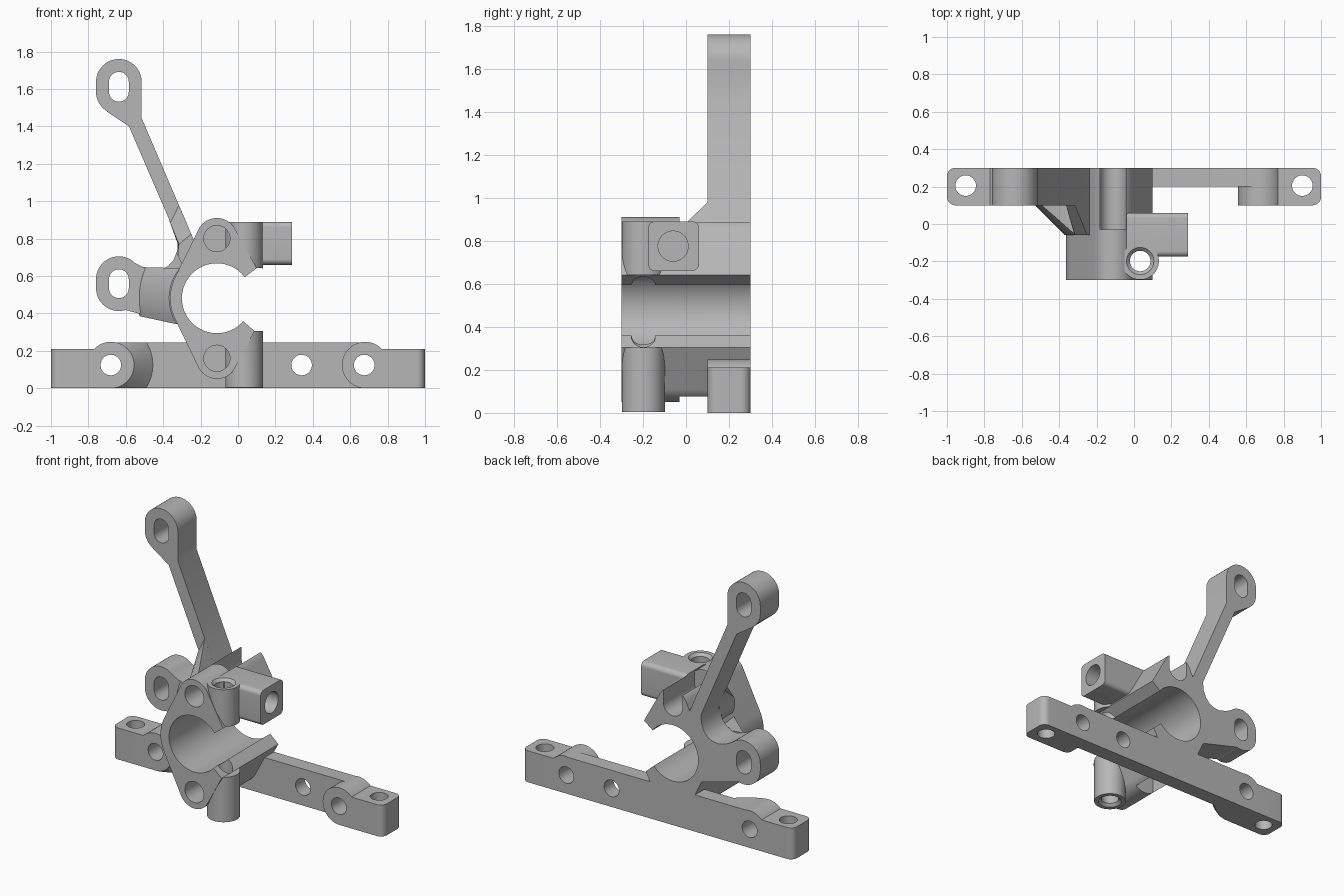
import bpy
import bmesh
from math import sin, cos, radians

cube = bpy.data.objects.get("Cube")
if cube:
    bpy.data.objects.remove(cube, do_unlink=True)

grey = bpy.data.materials.new("plain grey")
grey.use_nodes = True
COLOUR = (0.47, 0.47, 0.47, 1)
grey.diffuse_color = COLOUR
grey.node_tree.nodes["Principled BSDF"].inputs["Base Color"].default_value = COLOUR

AXES = {
    "x": lambda u, v, w: (w, u, v),
    "y": lambda u, v, w: (u, w, v),
    "z": lambda u, v, w: (u, v, w),
}


def arc(u, v, r, start=0, end=360, steps=48):
    """Points on an arc; the end point is left off a full circle."""
    count = steps if end - start == 360 else steps + 1
    angles = [radians(start + (end - start) * i / steps) for i in range(count)]
    return [(u + r * cos(a), v + r * sin(a)) for a in angles]


def hull(points):
    """Convex outline round a set of points."""
    def half(ordered):
        chain = []
        for p in ordered:
            while len(chain) > 1:
                (ax, ay), (bx, by) = chain[-2:]
                if (bx - ax) * (p[1] - ay) - (by - ay) * (p[0] - ax) > 1e-7:
                    break
                chain.pop()
            chain.append(p)
        return chain[:-1]
    pts = sorted(set(points))
    return half(pts) + half(pts[::-1])


def prism(name, axis, start, end, outline, far=None):
    """Extrude an outline along an axis, or loft it to a second outline."""
    place = AXES[axis]
    bm = bmesh.new()
    near_ring = [bm.verts.new(place(u, v, start)) for u, v in outline]
    far_ring = [bm.verts.new(place(u, v, end)) for u, v in far or outline]
    bm.faces.new(near_ring)
    bm.faces.new(far_ring[::-1])
    n = len(near_ring)
    for i in range(n):
        j = (i + 1) % n
        bm.faces.new((near_ring[j], near_ring[i], far_ring[i], far_ring[j]))
    bmesh.ops.recalc_face_normals(bm, faces=bm.faces)
    mesh = bpy.data.meshes.new(name)
    bm.to_mesh(mesh)
    bm.free()
    mesh.materials.append(grey)
    obj = bpy.data.objects.new(name, mesh)
    bpy.context.collection.objects.link(obj)
    return obj


def rod(name, axis, start, end, u, v, r, r_far=None):
    return prism(name, axis, start, end, arc(u, v, r), arc(u, v, r_far or r))


def box(name, x0, x1, y0, y1, z0, z1):
    return prism(name, "z", z0, z1, [(x0, y0), (x1, y0), (x1, y1), (x0, y1)])


def combine(target, operation, *tools):
    for tool in tools:
        mod = target.modifiers.new("combine", "BOOLEAN")
        mod.operation = operation
        mod.solver = "EXACT"
        mod.object = tool
        bpy.context.view_layer.objects.active = target
        bpy.ops.object.modifier_apply(modifier=mod.name)
        bpy.data.objects.remove(tool, do_unlink=True)


def add(target, *tools):
    combine(target, "UNION", *tools)


def cut(target, *tools):
    combine(target, "DIFFERENCE", *tools)


# Mounting bar: thin middle, round bosses and thick rounded ends
BOSS_X, BOSS_Z, BOSS_R = 0.68, 0.124, 0.124
bar = box("mounting_bar", -BOSS_X, BOSS_X, 0.2, 0.3, 0, 0.245)
flare = rod("boss_flare", "y", 0.1, 0.2, -BOSS_X, BOSS_Z, BOSS_R, 0.225)
combine(flare, "INTERSECT", box("flare_limit", -BOSS_X, 0, 0, 0.25, 0, 0.245))
add(bar, flare)
for side in (-1, 1):
    corners = [(side * BOSS_X, 0.1), (side * BOSS_X, 0.3)]
    corners += arc(side * 0.955, 0.145, 0.045) + arc(side * 0.955, 0.255, 0.045)
    add(bar,
        rod("boss", "y", 0.1, 0.3, side * BOSS_X, BOSS_Z, BOSS_R),
        prism("bar_end", "z", 0, 0.21, hull(corners)))
    cut(bar, rod("end_hole", "z", -0.1, 0.4, side * 0.9, 0.205, 0.055))
for x in (-BOSS_X, 0.34, BOSS_X - 0.005):
    cut(bar, rod("bar_hole", "y", 0, 0.4, x, BOSS_Z, 0.055))

# Clamp body: round back, two screw lobes and open jaws
CX, CZ = -0.113, 0.481
LOBE_TOP, LOBE_BOTTOM = 0.8, 0.16
UPPER_JAW, LOWER_JAW = (0.1, 0.642), (0.088, 0.305)
outline = hull(arc(CX, CZ, 0.25, 90, 270) + arc(CX, LOBE_TOP, 0.11)
               + arc(CX, LOBE_BOTTOM, 0.11) + [UPPER_JAW, LOWER_JAW])
body = prism("clamp_body", "y", -0.3, 0.3, outline)
for lobe_z, z0, z1 in ((LOBE_TOP, LOBE_TOP, 1), (LOBE_BOTTOM, -0.1, LOBE_BOTTOM)):
    cut(body,
        rod("screw_pocket", "y", -0.4, -0.045, CX, lobe_z, 0.07),
        rod("nut_slot_floor", "y", -0.03, 0.4, CX, lobe_z, 0.07),
        box("nut_slot", CX - 0.07, CX + 0.07, -0.03, 0.4, z0, z1))

# Side block and the two vertical screw barrels
BX, BY = 0.033, -0.198
section = hull([p for y in (-0.145, 0.03) for z in (0.69, 0.86)
                for p in arc(y, z, 0.03, steps=32)])
add(body,
    prism("side_block", "x", -0.04, 0.29, section),
    rod("upper_barrel", "z", 0.64, 0.89, BX, BY, 0.1),
    rod("lower_barrel", "z", 0.005, 0.305, BX, BY, 0.1))
cut(body,
    rod("bore", "y", -0.5, 0.5, CX, CZ, 0.187),
    prism("jaw_gap", "y", -0.5, 0.5,
          [(CX, CZ), (0.037, 0.594), UPPER_JAW, (0.2, 0.64), (0.2, 0.306),
           LOWER_JAW, (0.03, 0.357)]),
    rod("barrel_hole", "z", -0.1, 1, BX, BY, 0.055),
    rod("top_chamfer", "z", 0.87, 0.9, BX, BY, 0.053, 0.083),
    rod("bottom_chamfer", "z", -0.005, 0.025, BX, BY, 0.083, 0.053),
    rod("block_hole", "x", 0.0, 0.4, -0.06, 0.775, 0.07))

# Arm web: long upper arm and short lower arm sharing a fillet
EAR_X, EAR_R = -0.637, 0.122
EARS = ((1.585, 1.638), (0.535, 0.583))
arms = prism("support_arms", "y", 0.1, 0.3, [
    (-0.515, 1.585), (-0.515, 1.444), (-0.235, 0.79), (-0.2, 0.70),
    (-0.30, 0.63), (-0.33, 0.5), (-0.30, 0.345), (-0.32, 0.342),
    (-0.6, 0.418), (EAR_X, 0.5), (-0.59, 0.69), (-0.51, 0.649),
    (-0.455, 0.633), (-0.41, 0.637), (-0.375, 0.652), (-0.345, 0.685),
    (-0.325, 0.735), (-0.32, 0.79), (-0.583, 1.40), (-0.70, 1.478),
    (EAR_X, 1.585)])

# Sloped gussets that carry the arms forward into the clamp
add(arms, prism(
    "upper_gusset", "y", -0.06, 0.11,
    [(-0.315, 0.77), (-0.25, 0.825), (-0.235, 0.79), (-0.2, 0.70),
     (-0.30, 0.66), (-0.322, 0.71), (-0.318, 0.76)],
    [(-0.366, 0.893), (-0.32, 0.988), (-0.235, 0.79), (-0.2, 0.70),
     (-0.30, 0.66), (-0.325, 0.72), (-0.322, 0.80)]))
inner = arc(CX, CZ, 0.215, 138, 216, 12)[::-1]
add(arms, prism("lower_gusset", "y", -0.06, 0.11,
                arc(CX, CZ, 0.255, 141, 213, 16) + inner,
                arc(CX, CZ, 0.425, 157, 193, 16) + inner))

# Slotted ears at the arm ends
for low, high in EARS:
    add(arms, prism("ear", "y", 0.1, 0.3,
                    hull(arc(EAR_X, low, EAR_R) + arc(EAR_X, high, EAR_R))))
    cut(arms, prism("ear_slot", "y", 0, 0.4,
                    hull(arc(EAR_X, low, 0.053) + arc(EAR_X, high, 0.053))))

# Smooth the round walls and keep the edges crisp
for part in (bar, body, arms):
    bpy.ops.object.select_all(action="DESELECT")
    part.select_set(True)
    bpy.context.view_layer.objects.active = part
    bpy.ops.object.shade_smooth_by_angle(angle=radians(25))
